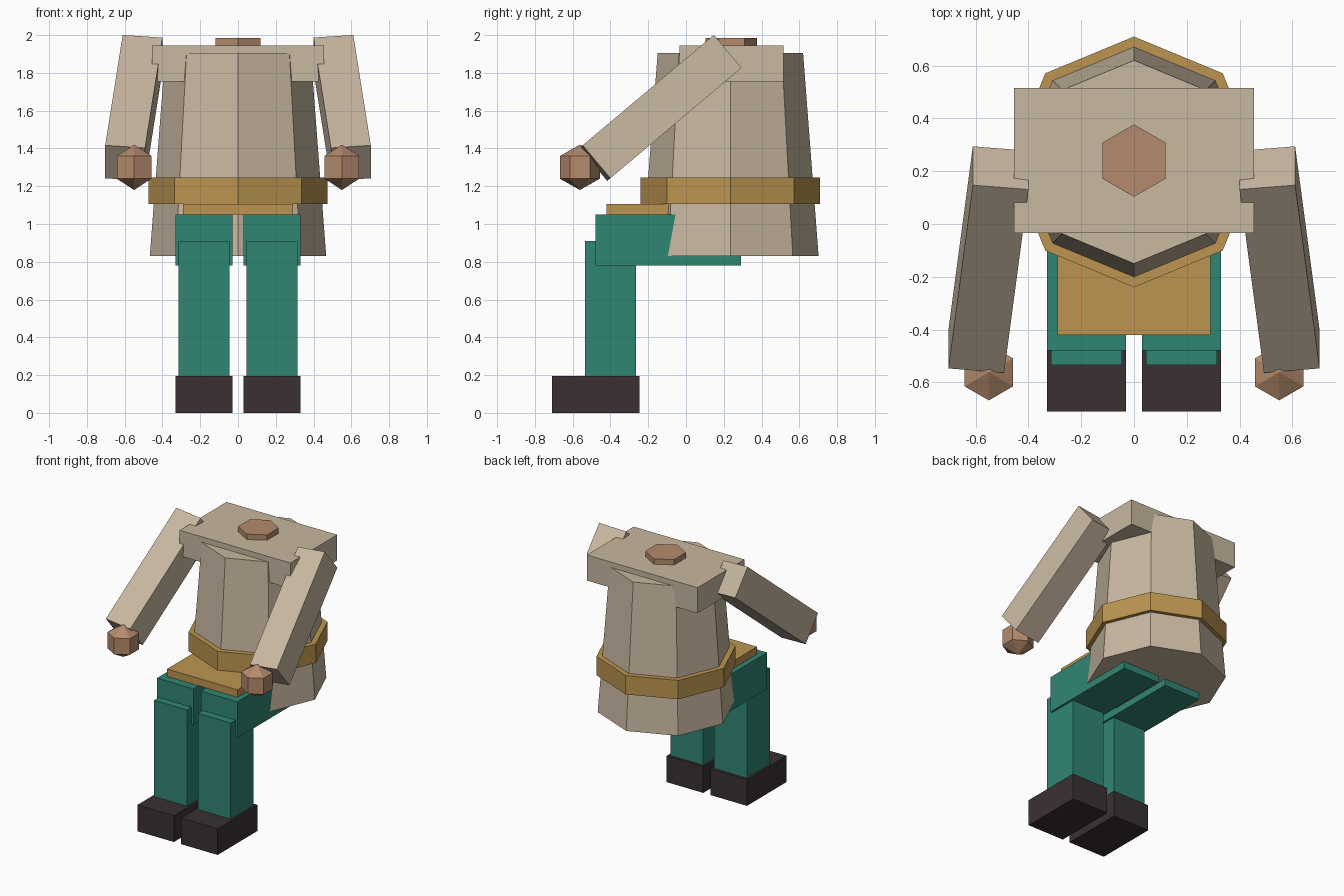
import bpy, bmesh, math
from mathutils import Vector, Matrix

if "Cube" in bpy.data.objects:
    bpy.data.objects.remove(bpy.data.objects["Cube"])


def material(name, r, g, b):
    def lin(c):
        c /= 255
        return c / 12.92 if c <= 0.04045 else ((c + 0.055) / 1.055) ** 2.4
    m = bpy.data.materials.new(name)
    m.diffuse_color = (lin(r), lin(g), lin(b), 1)
    m.use_nodes = True
    m.node_tree.nodes["Principled BSDF"].inputs["Base Color"].default_value = m.diffuse_color
    return m


BEIGE = material("beige cloth", 200, 184, 160)
GOLD = material("ochre leather", 188, 149, 80)
TEAL = material("teal cloth", 48, 134, 116)
DARK = material("dark boot", 58, 48, 50)
SKIN = material("skin", 180, 139, 108)


def finish(name, bm, mat):
    bmesh.ops.recalc_face_normals(bm, faces=bm.faces)
    me = bpy.data.meshes.new(name)
    bm.to_mesh(me)
    bm.free()
    me.materials.append(mat)
    ob = bpy.data.objects.new(name, me)
    bpy.context.collection.objects.link(ob)
    return ob


def box(name, mat, x, y, z):
    """Box from three (min, max) ranges."""
    bm = bmesh.new()
    bmesh.ops.create_cube(bm, size=1)
    for v in bm.verts:
        v.co = [r[0] if c < 0 else r[1] for c, r in zip(v.co, (x, y, z))]
    return finish(name, bm, mat)


def rings(name, mat, sides, cx, cy, profile):
    """Stack of regular polygons (radius, z) with a corner facing the front."""
    bm = bmesh.new()
    loops = []
    for r, z in profile:
        loops.append([bm.verts.new((cx + r * math.sin(2 * math.pi * i / sides),
                                    cy + r * math.cos(2 * math.pi * i / sides), z))
                      for i in range(sides)])
    for a, b in zip(loops, loops[1:]):
        for i in range(sides):
            j = (i + 1) % sides
            bm.faces.new((a[i], a[j], b[j], b[i]))
    bm.faces.new(loops[0])
    bm.faces.new(loops[-1])
    bmesh.ops.remove_doubles(bm, verts=bm.verts, dist=0.0001)
    return finish(name, bm, mat)


def beam(name, mat, start, end, width, depth):
    """Box between two points, its depth direction lying in the yz plane."""
    start, end = Vector(start), Vector(end)
    axis = end - start
    t = axis.cross(Vector((1, 0, 0))).normalized()
    w = axis.cross(t).normalized()
    bm = bmesh.new()
    bmesh.ops.create_cube(bm, size=1)
    mid = (start + end) / 2
    for v in bm.verts:
        v.co = mid + w * width * v.co.x + t * depth * v.co.y + axis * v.co.z
    return finish(name, bm, mat)


# Tunic, belt, shoulders, neck and lap flap
CY = 0.235
rings("tunic", BEIGE, 8, 0, CY, [(0.467, 0.83), (0.385, 1.905)])
rings("belt", GOLD, 8, 0, CY, [(0.475, 1.105), (0.475, 1.245)])
box("shoulders", BEIGE, (-0.455, 0.455), (-0.035, 0.515), (1.755, 1.945))
rings("neck", SKIN, 6, 0, 0.24, [(0.137, 1.88), (0.137, 1.985)])
box("lap_flap", GOLD, (-0.29, 0.29), (-0.42, 0.0), (1.05, 1.105))

# Limbs on both sides
for side, s in (("left", 1), ("right", -1)):
    def span(a, b):
        return tuple(sorted((s * a, s * b)))
    box(side + "_thigh", TEAL, span(0.03, 0.33), (-0.48, 0.29), (0.78, 1.05))
    box(side + "_shin", TEAL, span(0.045, 0.315), (-0.535, -0.265), (0.195, 0.91))
    box(side + "_boot", DARK, span(0.03, 0.33), (-0.71, -0.245), (0, 0.195))
    beam(side + "_arm", BEIGE, (s * 0.505, 0.2125, 1.9065),
         (s * 0.5975, -0.482, 1.3225), 0.212, 0.228)
    rings(side + "_hand", SKIN, 6, s * 0.55, -0.562,
          [(0, 1.18), (0.106, 1.24), (0.106, 1.36), (0, 1.42)])
